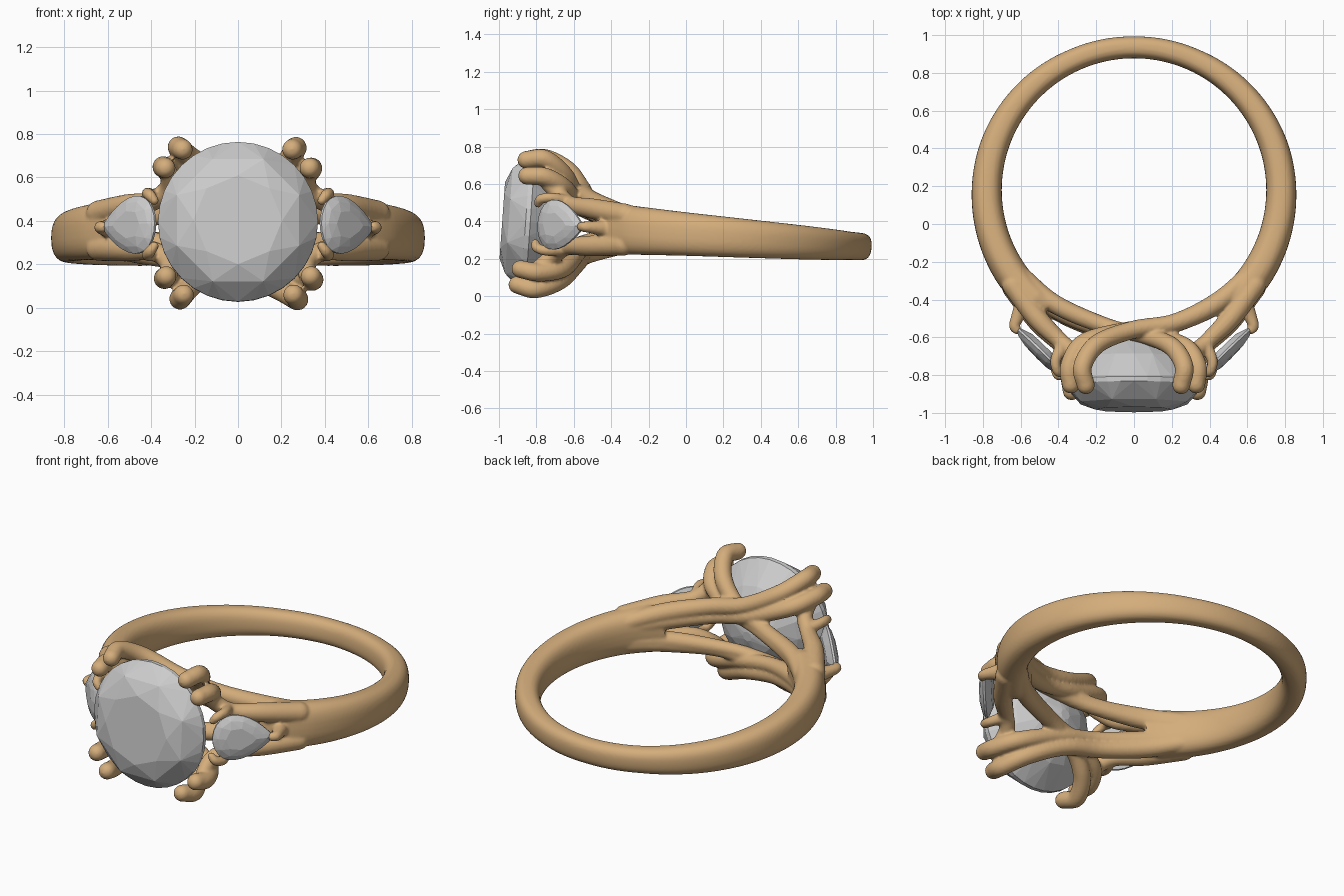
import bpy, bmesh
from math import sin, cos, pi, radians
from mathutils import Vector, Matrix

if "Cube" in bpy.data.objects:
    bpy.data.objects.remove(bpy.data.objects["Cube"])

# the whole ring leans back slightly: built level, then tilted and lifted
TILT = Matrix.Translation((0, 0, 0.332)) @ Matrix.Rotation(radians(-4.1), 4, 'X')


def finish(name, bm, mat=None):
    bmesh.ops.recalc_face_normals(bm, faces=bm.faces)
    me = bpy.data.meshes.new(name)
    bm.to_mesh(me)
    bm.free()
    ob = bpy.data.objects.new(name, me)
    bpy.context.collection.objects.link(ob)
    ob.matrix_world = TILT
    if mat:
        me.materials.append(mat)
    return ob


def skin(bm, rings):
    loops = [[bm.verts.new(p) for p in r] for r in rings]
    n = len(loops[0])
    for a, b in zip(loops, loops[1:]):
        for i in range(n):
            bm.faces.new((a[i], a[(i + 1) % n], b[(i + 1) % n], b[i]))
    bm.faces.new(loops[0][::-1])
    bm.faces.new(loops[-1])


def tube(bm, pts, sx=1, sz=1, steps=8, n=16):
    """Round-ended tube through (x, y, z, radius) points."""
    P = [Vector((x * sx, y, z * sz, r)) for x, y, z, r in pts]
    P = [2 * P[0] - P[1]] + P + [2 * P[-1] - P[-2]]
    path = []
    for i in range(1, len(P) - 2):
        a, b, c, d = P[i - 1:i + 3]
        for k in range(steps):
            t = k / steps
            path.append(0.5 * (2 * b + (c - a) * t + (2 * a - 5 * b + 4 * c - d) * t * t
                               + (3 * b - a - 3 * c + d) * t ** 3))
    path.append(P[-2])
    rings, u = [], Vector((0.3, 0.1, 1))
    for i, p in enumerate(path):
        t = (path[min(i + 1, len(path) - 1)] - path[max(i - 1, 0)]).to_3d().normalized()
        u = (u - t * u.dot(t)).normalized()
        v = t.cross(u)
        angs = [0]
        if i == 0:
            angs = [-80, -60, -40, -20, 0]
        elif i == len(path) - 1:
            angs = [0, 20, 40, 60, 80]
        for g in angs:
            c, r = p.to_3d() + t * p.w * sin(radians(g)), p.w * cos(radians(g))
            rings.append([c + (u * cos(2 * pi * k / n) + v * sin(2 * pi * k / n)) * r for k in range(n)])
    skin(bm, rings)


def interp(table, x):
    for (a, *p), (b, *q) in zip(table, table[1:]):
        if x <= b:
            t = (x - a) / (b - a)
            return [m + (n - m) * t for m, n in zip(p, q)]
    return table[-1][1:]


gold = bpy.data.materials.new("gold")
gold.diffuse_color = (0.66, 0.42, 0.2, 1)
gold.use_nodes = True
gold.node_tree.nodes["Principled BSDF"].inputs["Base Color"].default_value = gold.diffuse_color

metal = bmesh.new()

# shank: angle from the back, wall thickness, half height
SHANK = [(0, .115, .072), (25, .12, .076), (73, .152, .1), (103, .165, .116),
         (125, .175, .13), (138, .17, .14), (145, .12, .12)]
rings = []
for i in range(-72, 73):
    deg = i * 2
    th, h = interp(SHANK, abs(deg))
    d = Vector((sin(radians(deg)), cos(radians(deg)), 0))
    ring = []
    for k in range(32):
        a = 2 * pi * k / 32
        c, s = cos(a), sin(a)
        c, s = abs(c) ** .8 * (1 if c > 0 else -1), abs(s) ** .8 * (1 if s > 0 else -1)
        ring.append(Vector((0, .18, s * h)) + d * (.70 + th / 2 + c * th / 2))
    rings.append(ring)
skin(metal, rings)

# bypass wires: double prongs that cross behind the stone into the opposite shoulder
WIRES = [
    [(-.255, -.88, .335, .048), (-.272, -.78, .35, .05), (-.19, -.655, .295, .05), (0, -.575, .205, .048),
     (.22, -.535, .155, .05), (.45, -.42, .105, .055), (.64, -.24, .06, .045)],
    [(-.335, -.87, .25, .048), (-.34, -.77, .26, .05), (-.26, -.645, .23, .05), (-.04, -.575, .15, .045),
     (.2, -.54, .1, .045), (.45, -.42, .06, .055), (.64, -.24, .03, .045)],
    [(.25, -.88, .335, .048), (.265, -.78, .345, .05), (.2, -.67, .265, .05), (.06, -.605, .165, .045),
     (-.15, -.55, .1, .045), (-.42, -.43, .08, .05), (-.6, -.27, .06, .045)],
    [(.33, -.87, .25, .048), (.335, -.77, .25, .05), (.27, -.665, .2, .048), (.1, -.605, .13, .045),
     (-.1, -.56, .09, .04), (-.42, -.43, .06, .05), (-.6, -.27, .04, .045)]]
for s in (1, -1):
    for w in WIRES:
        tube(metal, w, s, s)

# shoulder struts and small claws for the side stones
STRUT = [(.64, -.33, .08, .06), (.51, -.51, .1, .055), (.39, -.63, .115, .045),
         (.32, -.7, .17, .045), (.315, -.77, .23, .04)]
CLAW = [(.38, -.65, .13, .035), (.415, -.735, .142, .028), (.405, -.79, .13, .026), (.385, -.8, .105, .022)]
TIP_CLAW = [(.58, -.42, 0, .05), (.615, -.49, 0, .036), (.633, -.54, 0, .029), (.622, -.56, 0, .026)]
for sx in (1, -1):
    for sz in (1, -1):
        tube(metal, STRUT, sx, sz)
        tube(metal, CLAW, sx, sz)
    tube(metal, TIP_CLAW, sx)

ring_metal = finish("ring_metal", metal, gold)
rm = ring_metal.modifiers.new("blend", 'REMESH')
rm.mode = 'VOXEL'
rm.voxel_size = 0.009
rm.use_smooth_shade = True
sm = ring_metal.modifiers.new("soften", 'SMOOTH')
sm.factor = 0.5
sm.iterations = 4


def gem(name, points):
    """Flat-faceted convex stone around the given points."""
    bm = bmesh.new()
    for p in points:
        bm.verts.new(p)
    res = bmesh.ops.convex_hull(bm, input=bm.verts)
    junk = [v for v in bm.verts if not v.link_faces]
    bmesh.ops.delete(bm, geom=junk, context='VERTS')
    bmesh.ops.dissolve_limit(bm, angle_limit=radians(1), verts=bm.verts, edges=bm.edges)
    finish(name, bm)


# round centre stone: sides, radius, y, turn in half-steps
CUT = [(8, .205, -.985, 0), (8, .305, -.95, 1), (32, .368, -.86, 0), (32, .368, -.835, 0),
       (16, .26, -.705, 0), (8, .14, -.62, 1), (8, .03, -.59, 0)]
gem("centre_stone", [(r * cos(2 * pi * (k + o / 2) / n), y, r * sin(2 * pi * (k + o / 2) / n) + .003)
                     for n, r, y, o in CUT for k in range(n)])

# pear side stones: sides, outline scale, height off the girdle
PEAR = [(8, .5, .034), (12, .8, .022), (28, 1, .004), (28, 1, -.008), (10, .6, -.036)]
for s, side in ((1, "right"), (-1, "left")):
    pts = []
    for n, f, w in PEAR:
        for k in range(n):
            t = 2 * pi * k / n
            u = f * .172 * cos(t) - (1 - f) * .03
            v = f * .168 * sin(t) * abs(sin(t / 2)) ** .85
            pts.append((s * (.503 + .707 * (u + w)), -.672 + .707 * (u - w), v))
    gem(side + "_pear_stone", pts)
